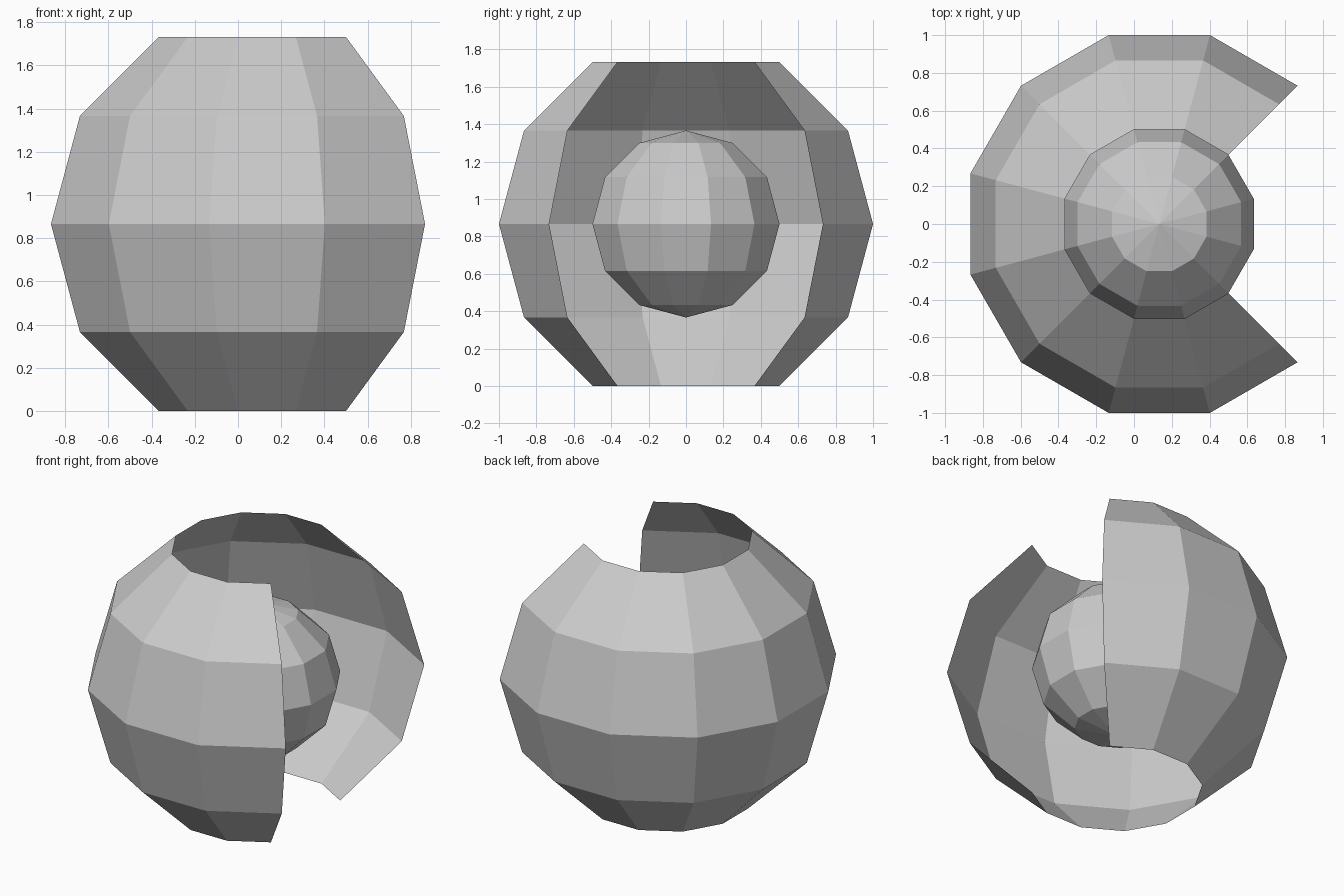
import bpy, bmesh
from math import radians, cos, atan2
from mathutils import Matrix

if "Cube" in bpy.data.objects:
    bpy.data.objects.remove(bpy.data.objects["Cube"])

CENTRE = (0.134, 0.0, 0.866)


def faceted_ball(name, radius, cut_open=False):
    bm = bmesh.new()
    bmesh.ops.create_uvsphere(bm, u_segments=12, v_segments=6, radius=radius)
    # flats face the axes, and the flats (not the corners) touch the radius
    k = 1 / cos(radians(15))
    bm.transform(Matrix.Diagonal((k, k, 1, 1)) @ Matrix.Rotation(radians(15), 4, 'Z'))
    if cut_open:
        # remove both polar caps and a quarter wedge on the right
        gone = []
        for f in bm.faces:
            c = f.calc_center_median()
            if len(f.verts) == 3 or abs(atan2(c.y, c.x)) < radians(44):
                gone.append(f)
        bmesh.ops.delete(bm, geom=gone, context='FACES')
    mesh = bpy.data.meshes.new(name)
    bm.to_mesh(mesh)
    bm.free()
    ob = bpy.data.objects.new(name, mesh)
    ob.location = CENTRE
    bpy.context.collection.objects.link(ob)
    return ob


# open outer shell and the core inside it
faceted_ball("outer_shell", 1.0, cut_open=True)
faceted_ball("inner_core", 0.5)
